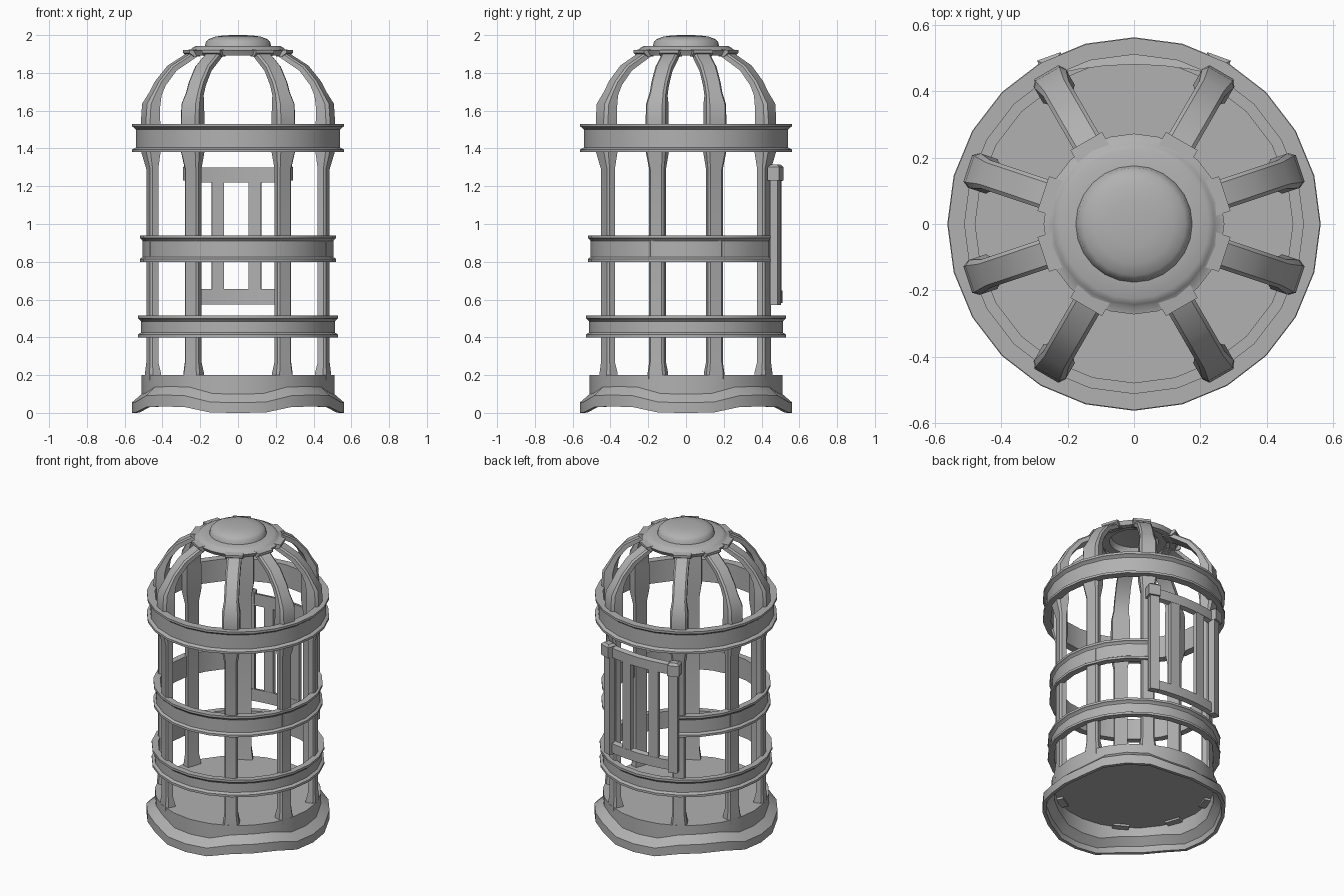
import bpy, bmesh
from math import sin, cos, radians
from mathutils import Vector

if "Cube" in bpy.data.objects:
    bpy.data.objects.remove(bpy.data.objects["Cube"])

SEGS = 24
BAR_ANGLES = [s * a + o for o in (0, 180) for s in (1, -1) for a in (18.5, 60)]

# Dark grey metal
METAL = bpy.data.materials.new("dark_metal")
METAL.diffuse_color = (.44, .44, .44, 1)
METAL.use_nodes = True
METAL.node_tree.nodes["Principled BSDF"].inputs["Base Color"].default_value = METAL.diffuse_color


def finish(name, bm):
    bmesh.ops.remove_doubles(bm, verts=bm.verts, dist=0.0005)
    bmesh.ops.recalc_face_normals(bm, faces=bm.faces)
    me = bpy.data.meshes.new(name)
    bm.to_mesh(me)
    bm.free()
    me.materials.append(METAL)
    me.shade_smooth()
    me.set_sharp_from_angle(angle=radians(35))
    ob = bpy.data.objects.new(name, me)
    bpy.context.collection.objects.link(ob)
    return ob


def skin(bm, loops, closed):
    """Join equal-sized vertex loops; cap the ends unless closed."""
    rows = [[bm.verts.new(p) for p in loop] for loop in loops]
    n = len(rows[0])
    pairs = list(zip(rows, rows[1:])) + ([(rows[-1], rows[0])] if closed else [])
    for a, b in pairs:
        for i in range(n):
            j = (i + 1) % n
            bm.faces.new((a[i], a[j], b[j], b[i]))
    if not closed:
        bm.faces.new(rows[0])
        bm.faces.new(rows[-1])


def lathe(name, profile, start=0, sweep=360, lift=lambda a, w: 0):
    """Revolve a closed (radius, z, lift weight) profile around z."""
    full = sweep == 360
    steps = round(SEGS * sweep / 360)
    loops = []
    for k in range(steps if full else steps + 1):
        deg = start + k * sweep / steps
        a = radians(deg)
        loops.append([(p[0] * cos(a), p[0] * sin(a),
                       p[1] + lift(deg, p[2] if len(p) > 2 else 0)) for p in profile])
    bm = bmesh.new()
    skin(bm, loops, full)
    bmesh.ops.dissolve_degenerate(bm, dist=0.0005, edges=bm.edges)
    return finish(name, bm)


def hoop(name, z0, z1, inner, band, rim, start=0, sweep=360):
    lathe(name, [(inner, z0), (rim, z0), (rim, z0 + .015), (band, z0 + .025),
                 (band, z1 - .03), (rim - .006, z1 - .018), (rim, z1 - .015),
                 (rim, z1), (inner, z1)], start, sweep)


def post(name, x, y, angle, w, d, z0, z1, taper=0):
    """Upright block centred on x, y with optional bevelled top."""
    bm = bmesh.new()
    levels = [(z0, 0), (z1 - taper, 0)] + ([(z1, taper)] if taper else [])
    skin(bm, [[(u * (w / 2 - t), v * (d / 2 - t), z)
               for u, v in ((-1, -1), (1, -1), (1, 1), (-1, 1))] for z, t in levels], False)
    ob = finish(name, bm)
    ob.location = (x, y, 0)
    ob.rotation_euler.z = radians(angle)


# Base: hollow drum with a wavy skirt, low on the axes, raised on diagonals
def wave(deg, weight):
    return weight * .04 * {0: 0, 15: .05, 30: .9, 45: 1}[45 - abs(round(deg) % 90 - 45)]


lathe("base", [(0, .2), (.51, .2), (.51, .1, 1), (.562, .055, 1), (.562, 0, .85),
               (.54, 0, .85), (.535, .035, 1), (.49, .08, 1), (.49, .18), (0, .18)], lift=wave)

# Hoops; the middle one is open at the back behind the door
hoop("lower_hoop", .40, .515, .49, .513, .53)
hoop("middle_hoop", .80, .94, .478, .505, .52, 120, 300)
hoop("upper_hoop", 1.38, 1.53, .51, .54, .56)

# Bars: centreline radius, z, width, depth
BAR = [(.475, .165, .1, .06), (.477, .21, .1, .06), (.48, .27, .083, .042),
       (.48, 1.29, .083, .042), (.488, 1.38, .11, .075), (.49, 1.55, .11, .075),
       (.487, 1.63, .11, .07), (.462, 1.69, .09, .045), (.435, 1.745, .09, .04),
       (.37, 1.825, .09, .036), (.25, 1.9, .09, .032), (.20, 1.915, .09, .03)]
for i, deg in enumerate(BAR_ANGLES):
    a = radians(deg)
    out, side, up = Vector((cos(a), sin(a), 0)), Vector((-sin(a), cos(a), 0)), Vector((0, 0, 1))
    loops = []
    for k, (r, z, w, d) in enumerate(BAR):
        p, q = BAR[max(k - 1, 0)], BAR[min(k + 1, len(BAR) - 1)]
        t = (out * (q[0] - p[0]) + up * (q[1] - p[1])).normalized()
        n = side.cross(t)
        if n.dot(out) < 0:
            n = -n
        c = out * r + up * z
        loops.append([c + side * w * u + n * d * v for u, v in
                      ((-.5, -.5), (.5, -.5), (.5, .25), (.38, .5), (-.38, .5), (-.5, .25))])
    bm = bmesh.new()
    skin(bm, loops, False)
    finish(f"bar_{i + 1}", bm)

# Crown plate, knob and the clips over each bar
lathe("crown", [(.15, 1.942), (.225, 1.942), (.243, 1.932), (.25, 1.924), (.272, 1.918),
                (.258, 1.893), (.22, 1.893), (.2, 1.92), (.15, 1.92)])
lathe("knob", [(0, 2.0), (.07, 1.999), (.12, 1.992), (.155, 1.979), (.17, 1.965),
               (.177, 1.935), (.155, 1.935), (.14, 1.96), (0, 1.975)])
for i, deg in enumerate(BAR_ANGLES):
    bm = bmesh.new()
    skin(bm, [[(.23, y, 1.925), (.288, y, 1.92), (.288, y, 1.905), (.265, y, 1.888), (.23, y, 1.888)]
              for y in (-.055, .055)], False)
    finish(f"crown_clip_{i + 1}", bm).rotation_euler.z = radians(deg)


# Door: bowed panel outside the gap at the back
def door_y(x):
    return .495 - .5 * x * x


for name, z0, z1 in (("door_top_rail", 1.22, 1.30), ("door_bottom_rail", .575, .655)):
    bm = bmesh.new()
    skin(bm, [[(x, door_y(x) - .015, z0), (x, door_y(x) + .015, z0 + .008),
               (x, door_y(x) + .015, z1 - .008), (x, door_y(x) - .015, z1)]
              for x in (-.26, -.17, -.085, 0, .085, .17, .26)], False)
    finish(name, bm)

for side, s in (("left", -1), ("right", 1)):
    post(f"door_{side}_post", s * .24, .475, -s * 20, .06, .04, .572, 1.25)
    post(f"door_{side}_cap", s * .245, .474, -s * 20, .075, .065, 1.23, 1.315, .014)

for side, x in (("left", -.107), ("right", .09)):
    post(f"door_{side}_slat", x, door_y(x), -x * 57, .066, .026, .64, 1.23)
